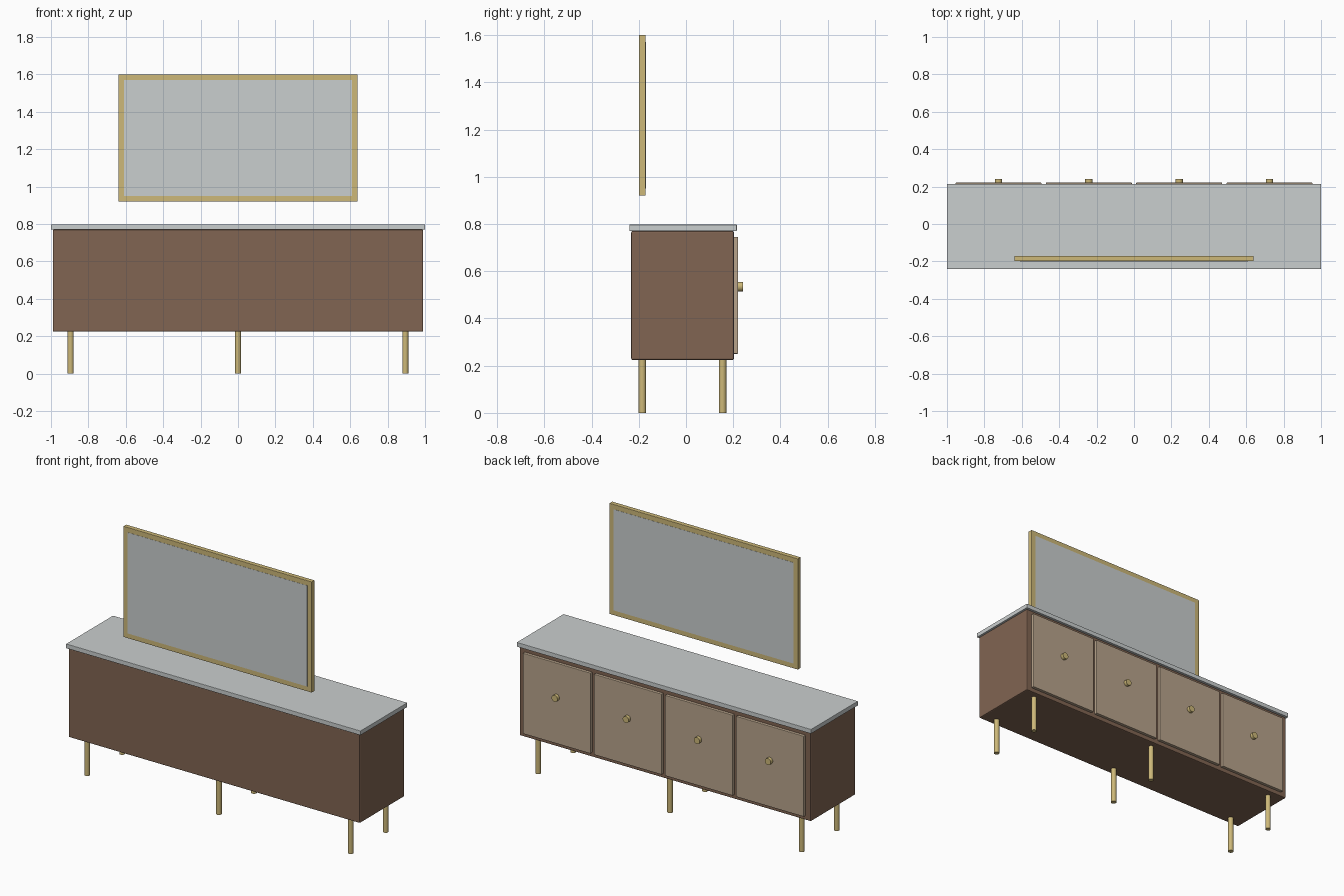
import bpy
import math

cube = bpy.data.objects.get("Cube")
if cube:
    bpy.data.objects.remove(cube, do_unlink=True)


def material(name, color):
    m = bpy.data.materials.new(name)
    m.use_nodes = True
    m.diffuse_color = (*color, 1)
    m.node_tree.nodes["Principled BSDF"].inputs["Base Color"].default_value = (*color, 1)
    return m


walnut = material("walnut", (0.22, 0.13, 0.085))
beige = material("beige", (0.48, 0.37, 0.26))
brass = material("brass", (0.61, 0.48, 0.19))
pale = material("pale_grey", (0.59, 0.62, 0.62))


def finish(name, mat, bevel):
    ob = bpy.context.object
    ob.name = name
    ob.data.materials.append(mat)
    bpy.ops.object.transform_apply(location=False, rotation=True, scale=True)
    if bevel:
        mod = ob.modifiers.new("Soft edges", "BEVEL")
        mod.width = bevel
        mod.segments = 2
    return ob


def box(name, mat, x, y, z, bevel=0.0):
    """Box given by its (min, max) range on each axis."""
    spans = (x, y, z)
    bpy.ops.mesh.primitive_cube_add(size=1, location=[(a + b) / 2 for a, b in spans])
    bpy.context.object.scale = [b - a for a, b in spans]
    return finish(name, mat, bevel)


def rod(name, mat, radius, depth, loc, rot=(0, 0, 0)):
    bpy.ops.mesh.primitive_cylinder_add(vertices=24, radius=radius, depth=depth,
                                        location=loc, rotation=rot)
    ob = finish(name, mat, 0)
    bpy.ops.object.shade_smooth_by_angle(angle=math.radians(40))
    return ob


# Cabinet body and worktop
box("cabinet_body", walnut, (-0.99, 0.99), (-0.232, 0.203), (0.224, 0.77), 0.006)
box("worktop", pale, (-1, 1), (-0.24, 0.215), (0.77, 0.797), 0.002)

# Four doors with round knobs
for i in range(4):
    x = (i - 1.5) * 0.483
    box(f"door_{i + 1}", beige, (x - 0.23, x + 0.23), (0.2, 0.221), (0.25, 0.745), 0.003)
    rod(f"knob_{i + 1}", brass, 0.02, 0.022, (x, 0.23, 0.535), (math.pi / 2, 0, 0))

# Two rows of three legs
for side, y in (("front", -0.185), ("back", 0.155)):
    for place, x in (("right", -0.895), ("middle", 0), ("left", 0.895)):
        rod(f"{side}_{place}_leg", brass, 0.016, 0.228, (x, y, 0.114))

# Floating mirror with its frame
depth = (-0.199, -0.171)
for name, z in (("bottom", (0.92, 0.952)), ("top", (1.568, 1.6))):
    box(f"mirror_frame_{name}", brass, (-0.64, 0.64), depth, z, 0.002)
for name, x in (("right", (-0.64, -0.608)), ("left", (0.608, 0.64))):
    box(f"mirror_frame_{name}", brass, x, depth, (0.922, 1.598), 0.002)
box("mirror_glass", pale, (-0.61, 0.61), (-0.2, -0.17), (0.95, 1.57))
